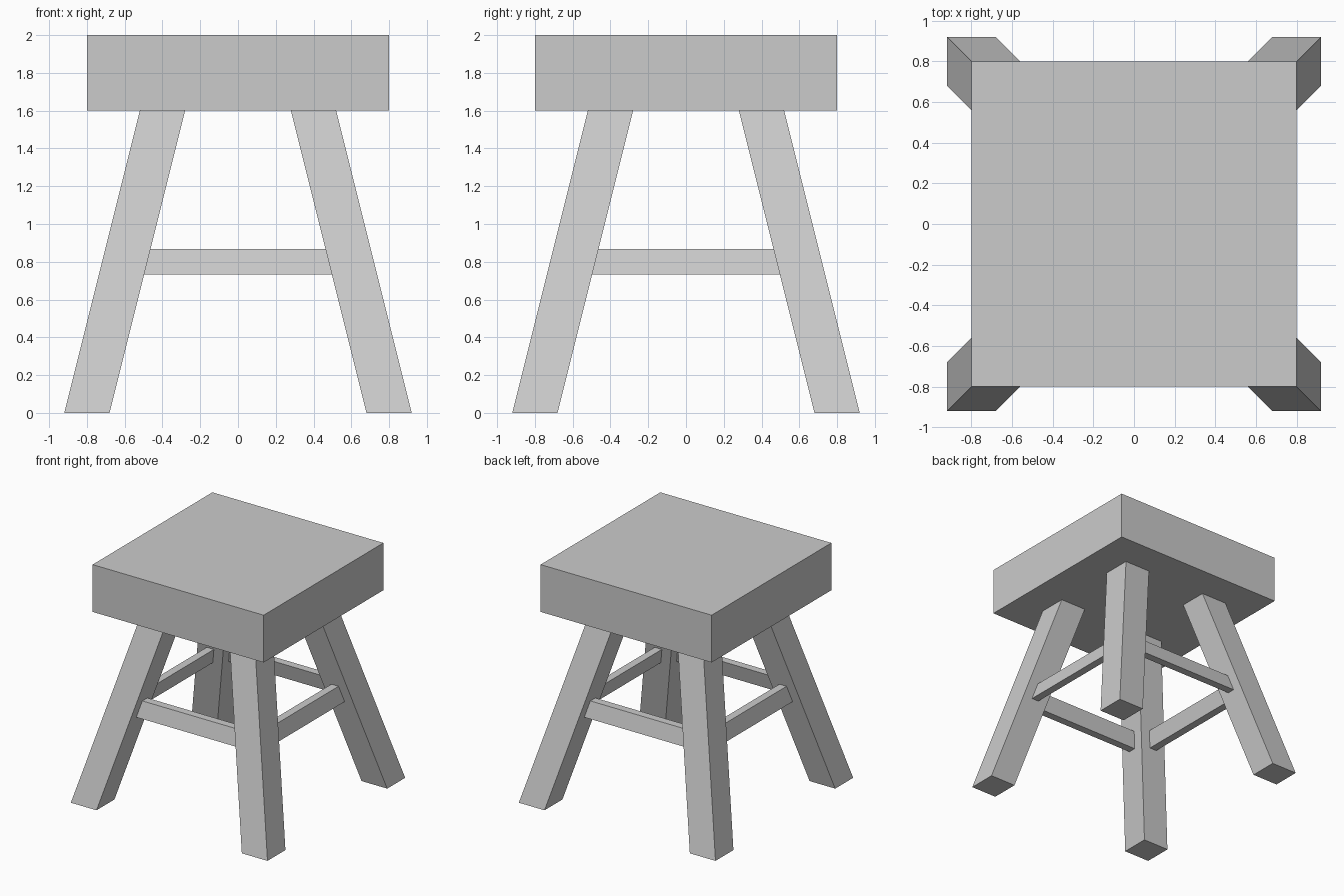
import bpy, bmesh, math
from mathutils import Matrix

if "Cube" in bpy.data.objects:
    bpy.data.objects.remove(bpy.data.objects["Cube"])

SPLAY = 0.25  # outward lean of the legs per unit of height


def leg_centre(z):
    return 0.8 - SPLAY * z


def block(name, z0, z1, rect, turn=0):
    """Six-sided block; rect(z) gives (x0, x1, y0, y1) at its bottom and top."""
    bm = bmesh.new()
    bmesh.ops.create_cube(bm, size=2)
    for v in bm.verts:
        z = z1 if v.co.z > 0 else z0
        x0, x1, y0, y1 = rect(z)
        v.co = (x1 if v.co.x > 0 else x0, y1 if v.co.y > 0 else y0, z)
    bm.transform(Matrix.Rotation(turn, 4, 'Z'))
    mesh = bpy.data.meshes.new(name)
    bm.to_mesh(mesh)
    bm.free()
    ob = bpy.data.objects.new(name, mesh)
    bpy.context.collection.objects.link(ob)
    return ob


def leg_rect(z):
    c = leg_centre(z)
    return c - 0.12, c + 0.12, -c - 0.12, -c + 0.12


def rail_rect(z):
    # spans between inner leg faces and leans with the legs
    c = leg_centre(z)
    half = c - 0.12 + 0.003
    return -half, half, -c - 0.0333, -c + 0.0333


# Seat
block("seat", 1.6, 2.0, lambda z: (-0.8, 0.8, -0.8, 0.8))

# Four splayed legs, and a rail on each side
legs = ("front_right", "back_right", "back_left", "front_left")
sides = ("front", "right", "back", "left")
for i in range(4):
    turn = i * math.pi / 2
    block(legs[i] + "_leg", 0.0, 1.6, leg_rect, turn)
    block(sides[i] + "_rail", 0.733, 0.867, rail_rect, turn)
